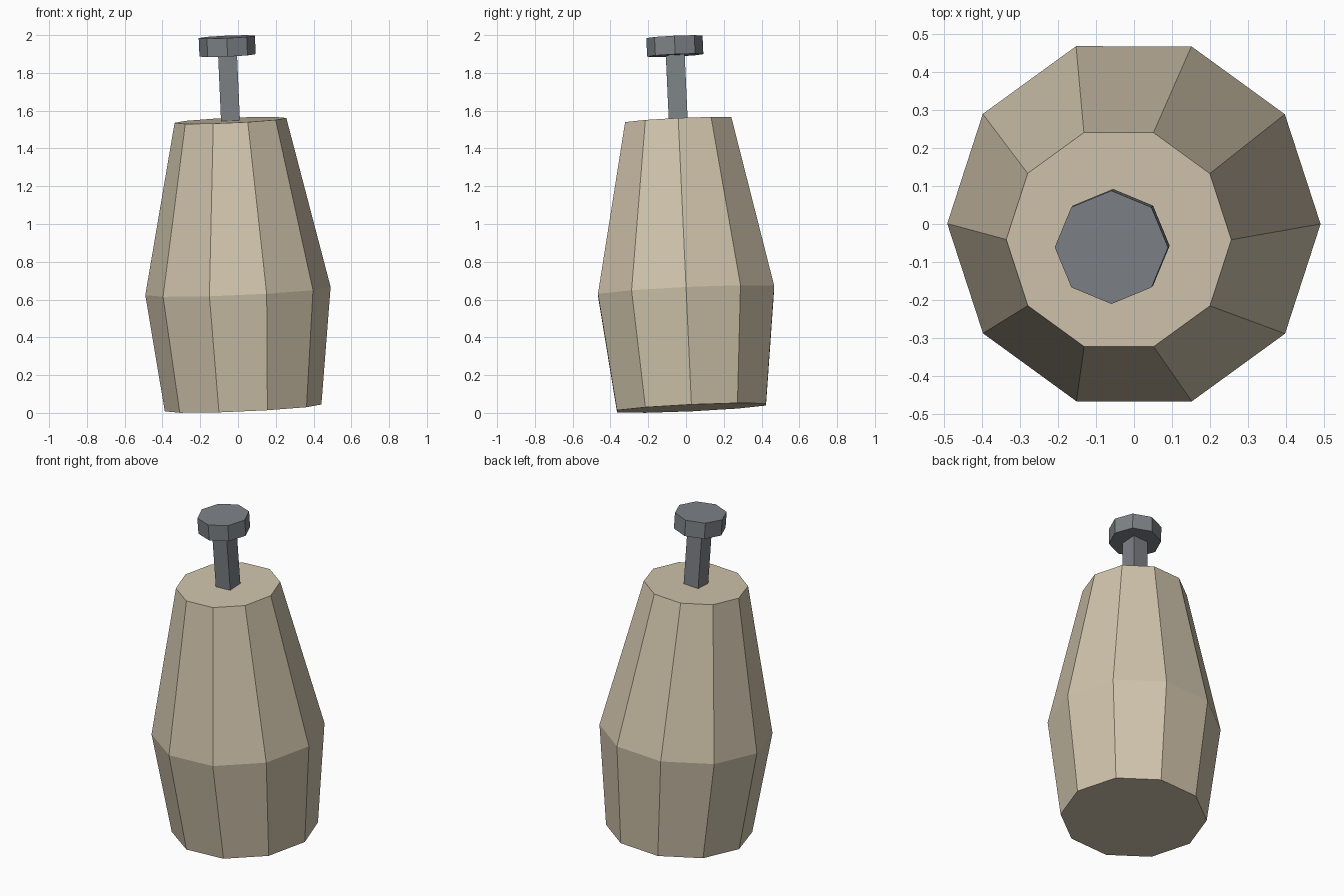
import bpy, bmesh, math
from mathutils import Vector, Matrix

if "Cube" in bpy.data.objects:
    bpy.data.objects.remove(bpy.data.objects["Cube"])

# shared lean of the whole model: everything sits on one tilted axis
AXIS = Vector((-0.044, -0.046, 1)).normalized()
TILT = Vector((0, 0, 1)).rotation_difference(AXIS).to_matrix().to_4x4()
BASE = Matrix.Translation((0.027, 0.029, 0.0265))


def material(name, color):
    m = bpy.data.materials.new(name)
    m.diffuse_color = (*color, 1)
    m.use_nodes = True
    m.node_tree.nodes["Principled BSDF"].inputs["Base Color"].default_value = m.diffuse_color
    return m


def lathe(name, sides, profile, mat, start=0.0):
    """Closed faceted solid from (radius, height) rings along the tilted axis."""
    bm = bmesh.new()
    rings = []
    for r, h in profile:
        rings.append([bm.verts.new((r * math.cos(start + math.tau * i / sides),
                                    r * math.sin(start + math.tau * i / sides), h))
                      for i in range(sides)])
    for a, b in zip(rings, rings[1:]):
        for i in range(sides):
            j = (i + 1) % sides
            bm.faces.new((a[i], a[j], b[j], b[i]))
    bm.faces.new(rings[0][::-1])
    bm.faces.new(rings[-1])
    bm.transform(BASE @ TILT)
    me = bpy.data.meshes.new(name)
    bm.to_mesh(me)
    bm.free()
    me.materials.append(mat)
    ob = bpy.data.objects.new(name, me)
    bpy.context.collection.objects.link(ob)
    return ob


tan = material("tan", (0.63, 0.55, 0.41))
steel = material("steel_grey", (0.205, 0.223, 0.24))

# ten-sided tapered body
lathe("body", 10, [(0.415, 0), (0.491, 0.62), (0.296, 1.525)], tan)
# square stem
lathe("stem", 4, [(0.0707, 1.515), (0.0707, 1.88)], steel, math.pi / 4)
# eight-sided cap
lathe("cap", 8, [(0.149, 1.87), (0.149, 1.968)], steel)
